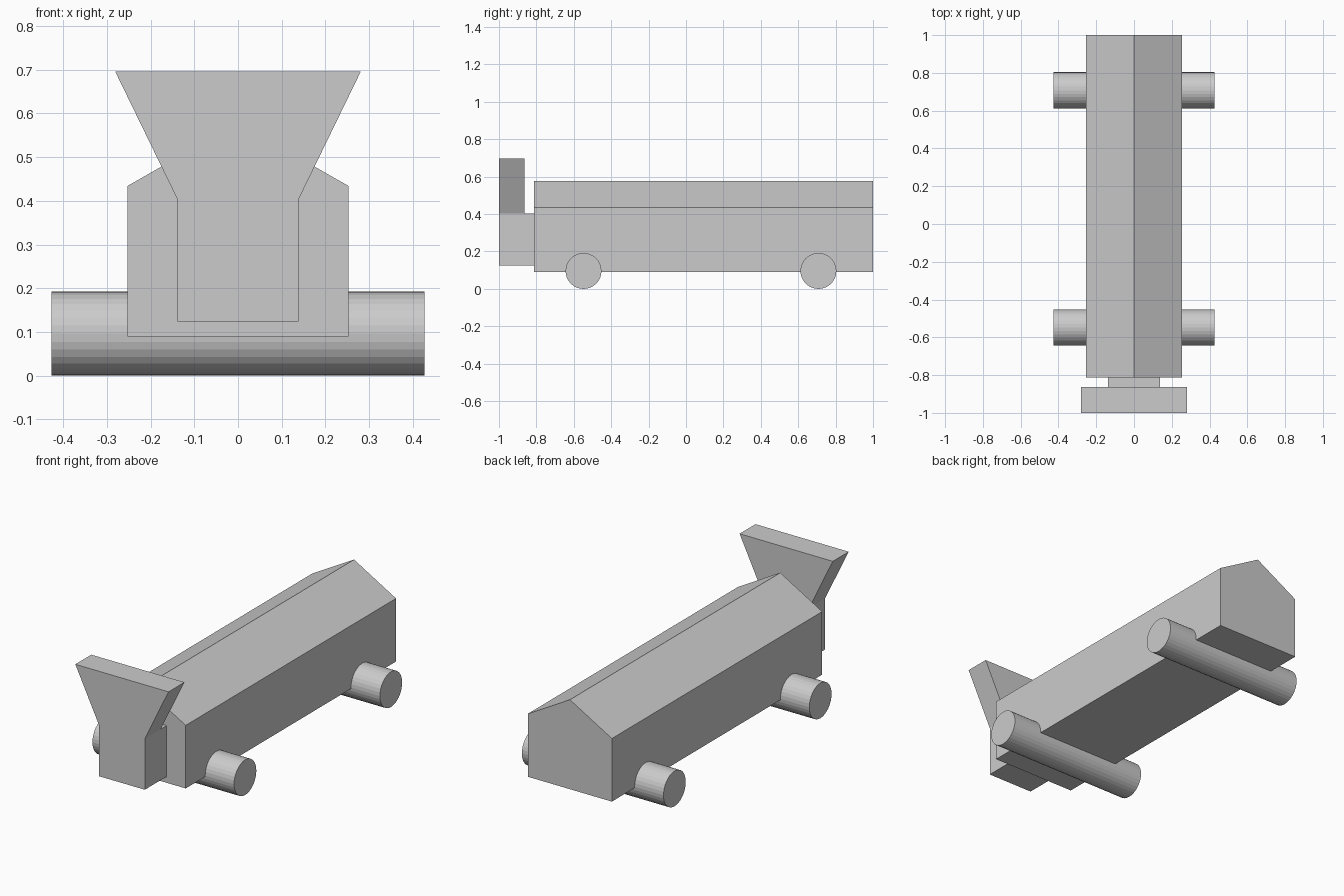
import bpy
import bmesh
from math import pi

if "Cube" in bpy.data.objects:
    bpy.data.objects.remove(bpy.data.objects["Cube"])


def prism(name, half_profile, y0, y1):
    """Mirror a right-hand (x, z) outline about x = 0 and extrude it along y."""
    outline = half_profile + [(-x, z) for x, z in reversed(half_profile) if x > 0]
    bm = bmesh.new()
    face = bm.faces.new([bm.verts.new((x, y0, z)) for x, z in outline])
    moved = bmesh.ops.extrude_face_region(bm, geom=[face], use_keep_orig=True)["geom"]
    bmesh.ops.translate(bm, vec=(0, y1 - y0, 0),
                        verts=[v for v in moved if isinstance(v, bmesh.types.BMVert)])
    bmesh.ops.recalc_face_normals(bm, faces=bm.faces)
    mesh = bpy.data.meshes.new(name)
    bm.to_mesh(mesh)
    bm.free()
    obj = bpy.data.objects.new(name, mesh)
    bpy.context.collection.objects.link(obj)
    return obj


def roller(name, y, radius=0.096, half_length=0.427):
    """Solid cylinder lying along x, resting on the ground."""
    bpy.ops.mesh.primitive_cylinder_add(vertices=32, radius=radius, depth=2 * half_length,
                                        location=(0, y, radius), rotation=(0, pi / 2, 0))
    bpy.context.object.name = name


# Long body with a gabled top
prism("body", [(0.253, 0.09), (0.253, 0.434), (0, 0.578)], -0.812, 1.0)

# Neck block at the front, with the flared head on top
prism("neck", [(0.138, 0.124), (0.138, 0.402)], -1.0, -0.812)
prism("head", [(0.138, 0.402), (0.281, 0.696)], -1.0, -0.863)

# Wheel rollers running right through the body
roller("front_roller", -0.548)
roller("back_roller", 0.708)
